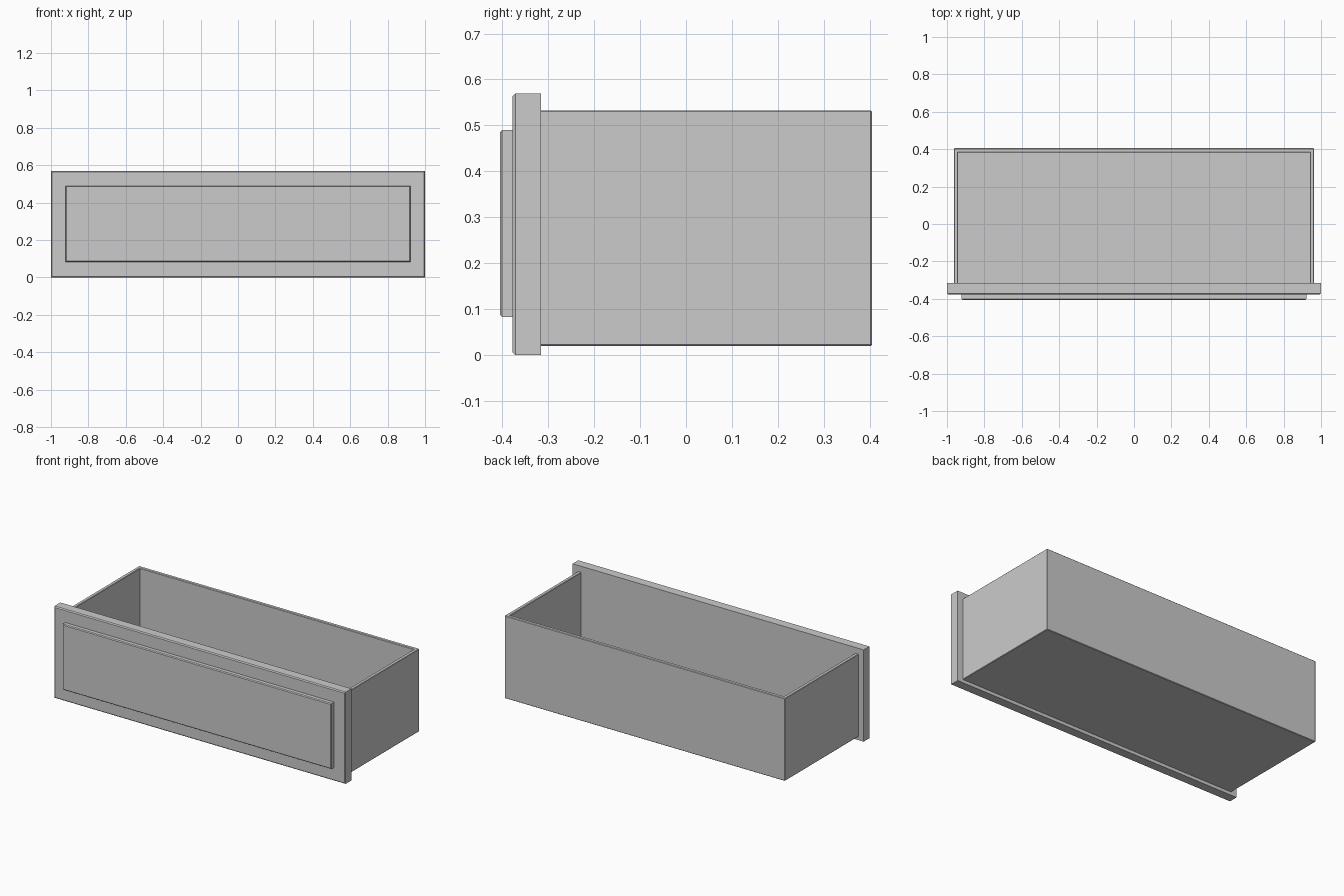
import bpy
import bmesh
from mathutils import Vector

if "Cube" in bpy.data.objects:
    bpy.data.objects.remove(bpy.data.objects["Cube"])


def new_box(lo, hi):
    lo, hi = Vector(lo), Vector(hi)
    bm = bmesh.new()
    bmesh.ops.create_cube(bm, size=1)
    bmesh.ops.scale(bm, vec=hi - lo, verts=bm.verts)
    bmesh.ops.translate(bm, vec=(lo + hi) / 2, verts=bm.verts)
    return bm


def face_toward(bm, axis):
    bm.normal_update()
    return max(bm.faces, key=lambda f: f.normal.dot(Vector(axis)))


def bevel(bm, edges, width):
    bmesh.ops.bevel(bm, geom=edges, offset=width, offset_type='OFFSET',
                    segments=1, profile=0.5, affect='EDGES')


def finish(bm, name):
    bmesh.ops.recalc_face_normals(bm, faces=bm.faces)
    mesh = bpy.data.meshes.new(name)
    bm.to_mesh(mesh)
    bm.free()
    bpy.context.collection.objects.link(bpy.data.objects.new(name, mesh))


# Open tray: its front wall is buried in the drawer front
bm = new_box((-0.963, -0.348, 0.02), (0.963, 0.405, 0.533))
top = face_toward(bm, (0, 0, 1))
bmesh.ops.inset_region(bm, faces=[top], thickness=0.032)
floor = bmesh.ops.extrude_discrete_faces(bm, faces=[top])["faces"][0]
bmesh.ops.translate(bm, vec=(0, 0, -0.483), verts=floor.verts)
bm.normal_update()
rim = [e for e in bm.edges if e.is_convex and e.calc_face_angle(0) > 0.1]
bevel(bm, rim, 0.003)
finish(bm, "drawer_tray")

# Drawer front and its raised panel, chamfered around the front face
for name, lo, hi, width in (
    ("drawer_front", (-1, -0.377, 0), (1, -0.315, 0.57), 0.006),
    ("raised_panel", (-0.923, -0.405, 0.083), (0.923, -0.37, 0.49), 0.005),
):
    bm = new_box(lo, hi)
    bevel(bm, list(face_toward(bm, (0, -1, 0)).edges), width)
    finish(bm, name)
